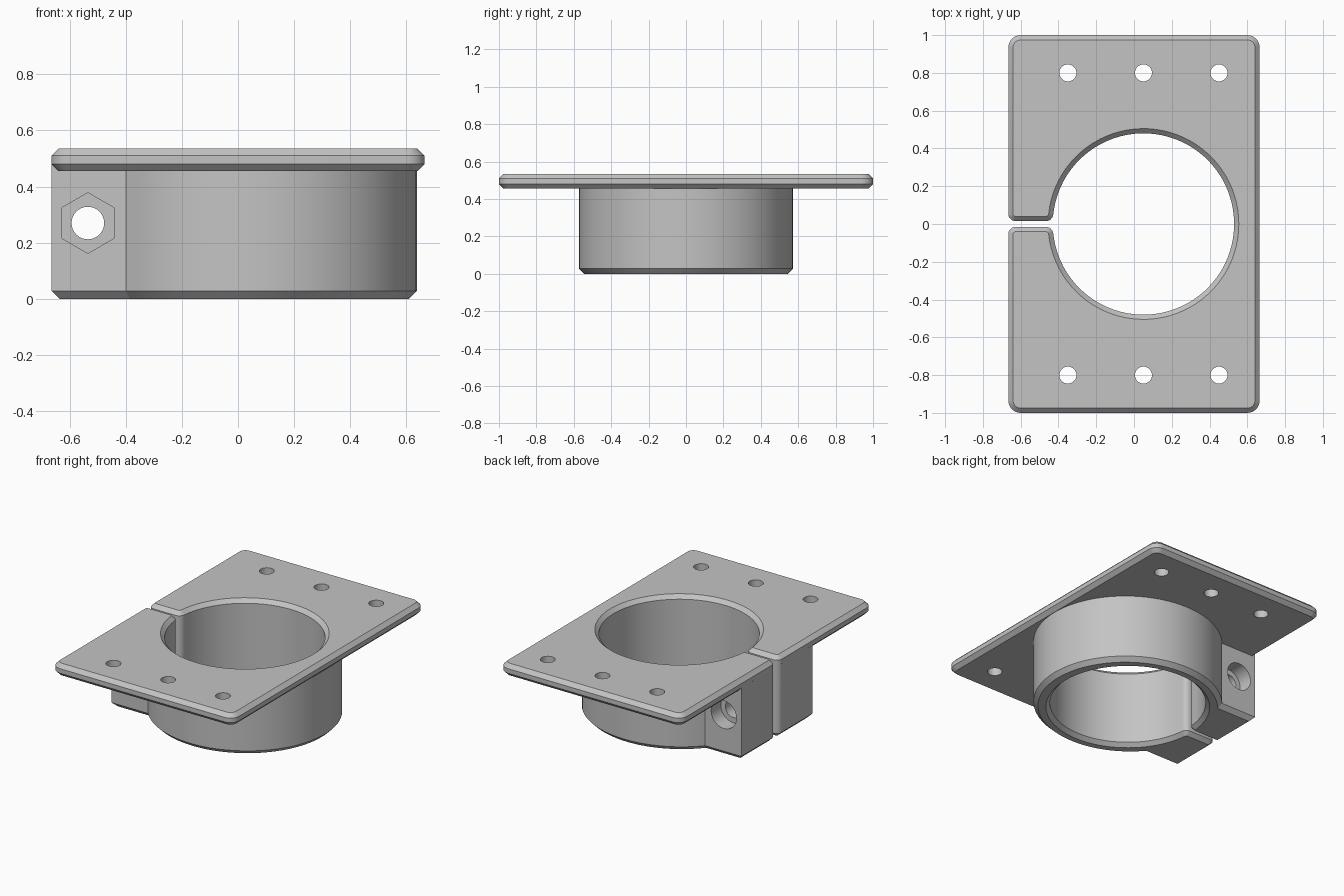
import bpy, bmesh, math
from math import sin, cos, pi, sqrt, asin

if "Cube" in bpy.data.objects:
    bpy.data.objects.remove(bpy.data.objects["Cube"])

grey = bpy.data.materials.new("plain grey")
grey.diffuse_color = (0.55, 0.55, 0.55, 1)
grey.use_nodes = True
grey.node_tree.nodes["Principled BSDF"].inputs["Base Color"].default_value = grey.diffuse_color
CX = 0.05                      # bore axis
BOLT_X, BOLT_Z = -0.535, 0.27  # clamp bolt axis


def arc(cx, cy, rx, ry, a0, a1, n):
    return [(cx + rx * cos(a0 + (a1 - a0) * i / n),
             cy + ry * sin(a0 + (a1 - a0) * i / n)) for i in range(n + 1)]


def loft(name, outline, levels):
    """Solid from outline(inset) stacked at (z, inset) levels."""
    bm = bmesh.new()
    rings = [[bm.verts.new((x, y, z)) for x, y in outline(d)] for z, d in levels]
    for a, b in zip(rings, rings[1:]):
        n = len(a)
        for i in range(n):
            j = (i + 1) % n
            bm.faces.new((a[i], a[j], b[j], b[i]))
    bm.faces.new(rings[0][::-1])
    bm.faces.new(rings[-1])
    bmesh.ops.recalc_face_normals(bm, faces=bm.faces)
    me = bpy.data.meshes.new(name)
    bm.to_mesh(me)
    bm.free()
    me.materials.append(grey)
    ob = bpy.data.objects.new(name, me)
    bpy.context.collection.objects.link(ob)
    return ob


def combine(target, other, operation):
    bpy.context.view_layer.objects.active = target
    mod = target.modifiers.new(operation.lower(), 'BOOLEAN')
    mod.operation, mod.solver, mod.object = operation, 'EXACT', other
    bpy.ops.object.modifier_apply(modifier=mod.name)
    bpy.data.objects.remove(other, do_unlink=True)


def cylinder(name, r, depth, n, loc, along_y=False):
    ob = loft(name, lambda d: arc(0, 0, r, r, 0, 2 * pi * (n - 1) / n, n - 1),
              [(-depth / 2, 0), (depth / 2, 0)])
    me = ob.data
    for v in me.vertices:
        x, y, z = v.co
        # rotate about x so that the axis lies along y
        v.co = (x + loc[0], (-z if along_y else y) + loc[1], (y if along_y else z) + loc[2])
    return ob


def plate_outline(d):
    r, pts = 0.065, []
    for k, (sx, sy) in enumerate([(1, 1), (-1, 1), (-1, -1), (1, -1)]):
        pts += arc(sx * (0.665 - r), sy * (1 - r), r - d, r - d, k * pi / 2, (k + 1) * pi / 2, 8)
    return pts


def collar_outline(d):
    a, b, w = 0.588 - d, 0.572 - d, 0.37 - d
    t = pi - asin(w / b)
    return arc(CX, 0, a, b, -t, t, 80) + [(-0.6645 + d, w), (-0.6645 + d, -w)]


def keyhole_outline(d):
    """Bore plus clamp slit with rounded junctions, grown by d."""
    R, h, r, xe = 0.48, 0.015, 0.04, -0.666
    fx = CX - sqrt((R + r) ** 2 - (h + r) ** 2)
    a = math.atan2(h + r, fx - CX)
    bore = arc(CX, 0, R + d, R + d, 0, a, 40)
    inner = arc(fx, h + r, r - d, r - d, a - pi, -pi / 2, 6)
    outer = arc(xe + r, h + r, r - d, r - d, -pi / 2, -pi, 6)
    upper = bore + inner + outer + [(-0.8, h + r)]
    return upper + [(x, -y) for x, y in reversed(upper[1:])]


# flange plate with chamfered rim
body = loft("flange_clamp", plate_outline,
            [(0.455, 0.025), (0.48, 0), (0.51, 0), (0.535, 0.025)])
# collar with clamp lugs
combine(body, loft("collar", collar_outline, [(0, 0.028), (0.028, 0), (0.495, 0)]), 'UNION')
# bore and slit, chamfered both ends
combine(body, loft("keyhole_cutter", keyhole_outline,
                   [(-0.005, 0.03), (0.025, 0), (0.51, 0), (0.54, 0.03)]), 'DIFFERENCE')
# mounting holes
for x in (-0.35, 0.05, 0.45):
    for y in (-0.8, 0.8):
        combine(body, cylinder("hole_cutter", 0.045, 0.3, 32, (x, y, 0.5)), 'DIFFERENCE')
# clamp bolt hole, head recess at the back, hex nut recess at the front
combine(body, cylinder("bolt_cutter", 0.058, 1.2, 40, (BOLT_X, 0, BOLT_Z), True), 'DIFFERENCE')
combine(body, cylinder("head_cutter", 0.092, 0.2, 40, (BOLT_X, 0.37, BOLT_Z), True), 'DIFFERENCE')
nut = cylinder("nut_cutter", 0.108, 0.2, 6, (0, 0, 0), True)
for v in nut.data.vertices:    # turn a point of the hexagon upwards
    x, y, z = v.co
    v.co = (BOLT_X - z, y - 0.37, BOLT_Z + x)
combine(body, nut, 'DIFFERENCE')

bpy.ops.object.select_all(action='DESELECT')
body.select_set(True)
bpy.context.view_layer.objects.active = body
bpy.ops.object.shade_smooth_by_angle(angle=math.radians(25))
